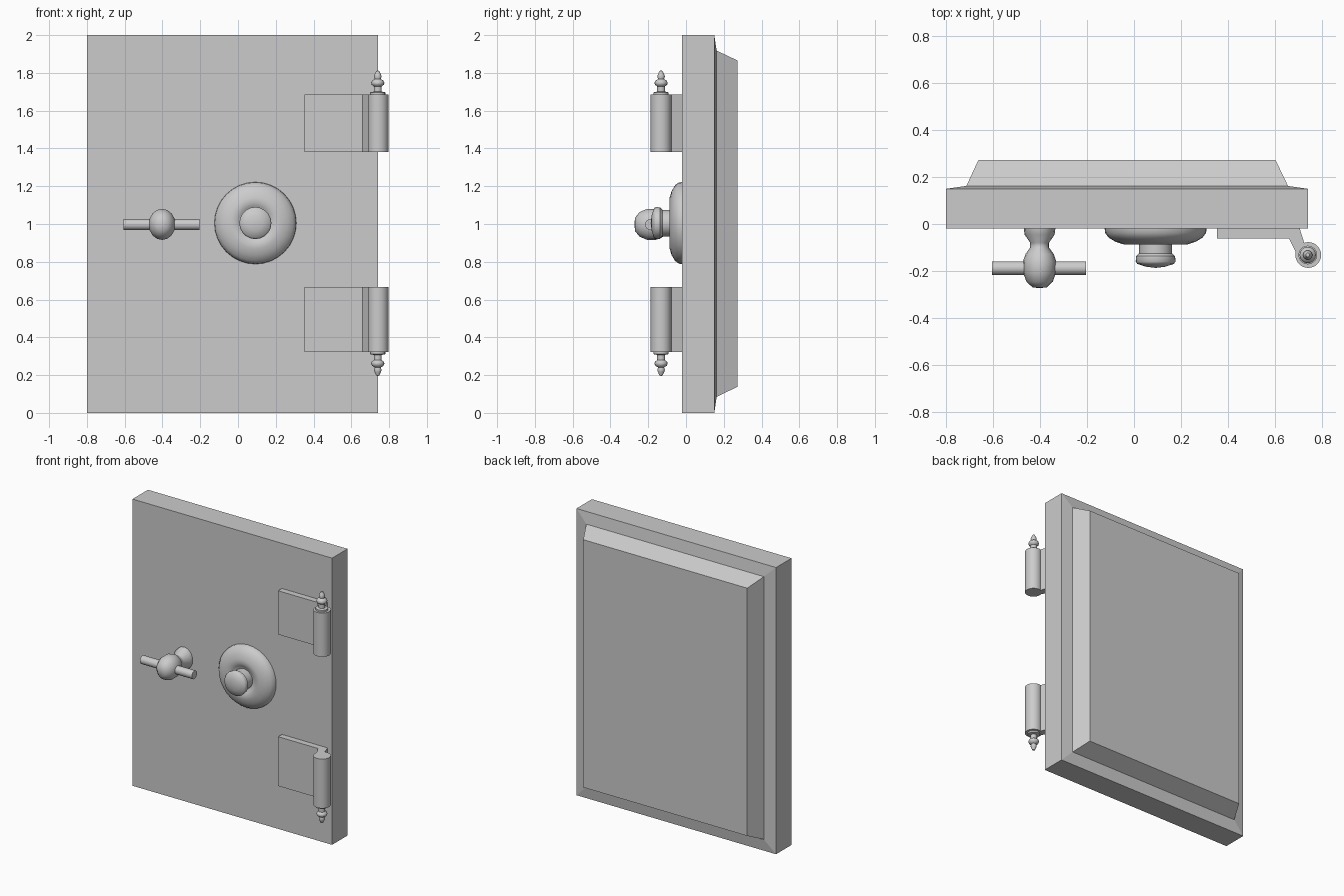
import bpy, bmesh, math
from mathutils import Matrix, Vector

if "Cube" in bpy.data.objects:
    bpy.data.objects.remove(bpy.data.objects["Cube"], do_unlink=True)

grey = bpy.data.materials.new("plain grey steel")
grey.use_nodes = True
COLOUR = (0.6, 0.6, 0.6, 1)
grey.diffuse_color = COLOUR
grey.node_tree.nodes["Principled BSDF"].inputs["Base Color"].default_value = COLOUR


def finish(bm, name, smooth=False):
    bmesh.ops.remove_doubles(bm, verts=bm.verts, dist=0.0001)
    bmesh.ops.recalc_face_normals(bm, faces=bm.faces)
    mesh = bpy.data.meshes.new(name)
    bm.to_mesh(mesh)
    bm.free()
    obj = bpy.data.objects.new(name, mesh)
    bpy.context.collection.objects.link(obj)
    mesh.materials.append(grey)
    if smooth:
        bpy.ops.object.select_all(action='DESELECT')
        obj.select_set(True)
        bpy.context.view_layer.objects.active = obj
        bpy.ops.object.shade_smooth_by_angle(angle=math.radians(40))
    return obj


def lathe(name, profile, matrix, sides=24):
    """Turn (radius, height) points around local z, then place with matrix."""
    bm = bmesh.new()
    verts = [bm.verts.new((r, 0, h)) for r, h in profile]
    edges = [bm.edges.new(pair) for pair in zip(verts, verts[1:])]
    bmesh.ops.spin(bm, geom=verts + edges, cent=(0, 0, 0), axis=(0, 0, 1),
                   angle=math.tau, steps=sides, use_duplicate=False)
    bm.transform(matrix)
    return finish(bm, name, True)


def prism(name, outline, z0, z1):
    bm = bmesh.new()
    face = bm.faces.new([bm.verts.new((x, y, z0)) for x, y in outline])
    top = bmesh.ops.extrude_face_region(bm, geom=[face])["geom"]
    bmesh.ops.translate(bm, verts=[v for v in top if isinstance(v, bmesh.types.BMVert)],
                        vec=(0, 0, z1 - z0))
    return finish(bm, name)


# Door slab with a raised, bevelled back: rectangles stacked along y
bm = bmesh.new()
rings = []
for y, x0, x1, z0, z1 in [(-0.02, -0.80, 0.74, 0, 2), (0.15, -0.80, 0.74, 0, 2),
                          (0.162, -0.714, 0.656, 0.085, 1.918),
                          (0.272, -0.663, 0.603, 0.138, 1.866)]:
    rings.append([bm.verts.new(p) for p in
                  ((x0, y, z0), (x1, y, z0), (x1, y, z1), (x0, y, z1))])
for a, b in zip(rings, rings[1:]):
    for i in range(4):
        j = (i + 1) % 4
        bm.faces.new((a[i], a[j], b[j], b[i]))
bm.faces.new(rings[0])
bm.faces.new(rings[-1])
finish(bm, "door_slab")

# Local z of a turned part points out of the door front
forward = Matrix.Rotation(math.radians(90), 4, 'X')

# Combination dial with its knob
lathe("dial", [(0, 0), (0.217, 0), (0.215, 0.018), (0.2, 0.038), (0.17, 0.056),
               (0.135, 0.067), (0.11, 0.068), (0.09, 0.06), (0.075, 0.05), (0, 0.05)],
      Matrix.Translation((0.092, -0.02, 1.005)) @ forward, 32)
lathe("dial_knob", [(0, 0.05), (0.07, 0.05), (0.07, 0.105), (0.083, 0.117),
                    (0.085, 0.14), (0.078, 0.15), (0.04, 0.162), (0, 0.167)],
      Matrix.Translation((0.092, -0.02, 1.005)) @ forward, 20)

# Handle post, ball and cross bar
lathe("handle_post", [(0, 0), (0.067, 0), (0.064, 0.025), (0.04, 0.06), (0.04, 0.08),
                      (0.06, 0.108), (0.071, 0.14), (0.071, 0.185), (0.056, 0.226),
                      (0.03, 0.25), (0, 0.253)],
      Matrix.Translation((-0.402, -0.02, 0.998)) @ Matrix.Diagonal((1, 1, 1.16, 1)) @ forward, 16)
lathe("handle_bar", [(0, -0.2), (0.029, -0.2), (0.029, 0.2), (0, 0.2)],
      Matrix.Translation((-0.405, -0.188, 0.997)) @ Matrix.Rotation(math.radians(90), 4, 'Y'), 16)

# Hinges: cranked leaf, barrel, and a finial pointing away from the middle
leaf = [(0.353, -0.02), (0.706, -0.02), (0.728, -0.09), (0.742, -0.13),
        (0.692, -0.125), (0.66, -0.062), (0.353, -0.062)]
finial = [(0, 0), (0.04, 0), (0.04, 0.012), (0.021, 0.016), (0.021, 0.044),
          (0.032, 0.052), (0.035, 0.062), (0.03, 0.074), (0.016, 0.082),
          (0.02, 0.096), (0.017, 0.106), (0.008, 0.125), (0, 0.128)]
for side, z0, z1 in (("upper", 1.38, 1.685), ("lower", 0.323, 0.667)):
    prism(side + "_hinge_leaf", leaf, z0, z1)
    lathe(side + "_hinge_barrel", [(0, z0), (0.055, z0), (0.055, z1), (0, z1)],
          Matrix.Translation((0.742, -0.132, 0)))
    up = side == "upper"
    lathe(side + "_hinge_finial", finial,
          Matrix.Translation((0.74, -0.132, z1 if up else z0))
          @ Matrix.Diagonal((1, 1, 1 if up else -1, 1)), 16)
